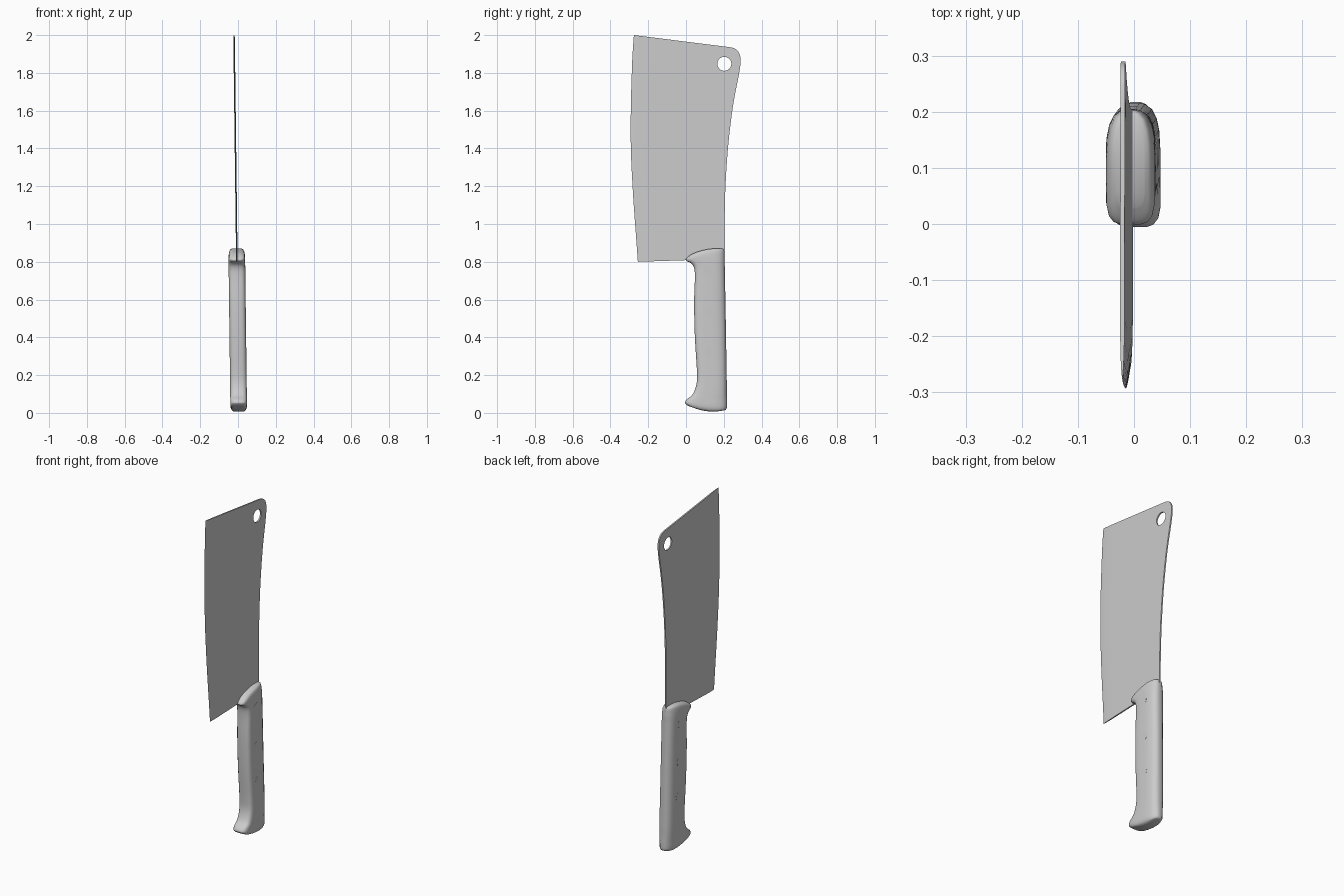
import bpy, bmesh, math

if "Cube" in bpy.data.objects:
    bpy.data.objects.remove(bpy.data.objects["Cube"])


def lean(z):
    # the whole knife leans very slightly to one side
    return 0.004 - 0.0125 * z


def catmull(a, b, c, d, t):
    return tuple(0.5 * (2 * q + (r - p) * t + (2 * p - 5 * q + 4 * r - s) * t * t
                        + (3 * q - p - 3 * r + s) * t ** 3) for p, q, r, s in zip(a, b, c, d))


def refine(rows, steps):
    out = []
    for i in range(len(rows) - 1):
        a, d = rows[max(i - 1, 0)], rows[min(i + 2, len(rows) - 1)]
        out += [catmull(a, rows[i], rows[i + 1], d, k / steps) for k in range(steps)]
    return out + [rows[-1]]


def smooth(ob, angle):
    bpy.ops.object.select_all(action='DESELECT')
    ob.select_set(True)
    bpy.context.view_layer.objects.active = ob
    bpy.ops.object.shade_smooth_by_angle(angle=math.radians(angle))


def loft(name, rows, half, steps, angle):
    """rows: front y, front z, back y, back z, half width, sag; half: (t, width) section."""
    section = half + [(t, -w) for t, w in reversed(half) if w > 0]
    bm = bmesh.new()
    rings = []
    for fy, fz, by, bz, wid, sag in refine(rows, steps):
        ring = []
        for t, w in section:
            z = fz + (bz - fz) * t + sag * 4 * t * (1 - t)
            ring.append(bm.verts.new((w * wid + lean(z), fy + (by - fy) * t, z)))
        rings.append(ring)
    n = len(section)
    for a, b in zip(rings, rings[1:]):
        for i in range(n):
            j = (i + 1) % n
            bm.faces.new((a[i], a[j], b[j], b[i]))
    # caps bridge the left and right sides of the section
    for ring in (rings[0], rings[-1]):
        for i in range(1, n // 2 + 1):
            quad = [ring[i - 1], ring[i], ring[-i % n], ring[(1 - i) % n]]
            quad = list(dict.fromkeys(quad))
            if len(quad) > 2:
                bm.faces.new(quad)
    bmesh.ops.recalc_face_normals(bm, faces=bm.faces)
    me = bpy.data.meshes.new(name)
    bm.to_mesh(me)
    bm.free()
    ob = bpy.data.objects.new(name, me)
    bpy.context.collection.objects.link(ob)
    smooth(ob, angle)
    return ob


def peg(name, y, z, r, depth):
    bpy.ops.mesh.primitive_cylinder_add(vertices=32, radius=r, depth=depth,
                                        location=(lean(z), y, z), rotation=(0, math.pi / 2, 0))
    ob = bpy.context.object
    ob.name = name
    return ob


# handle: stations from pommel to the blade end
handle_rows = [
    (0.030, 0.031, 0.195, 0.012, 0.026, -0.013),
    (0.010, 0.038, 0.210, 0.016, 0.036, -0.012),
    (-0.002, 0.048, 0.216, 0.027, 0.042, -0.010),
    (-0.005, 0.057, 0.217, 0.045, 0.044, -0.006),
    (0.005, 0.072, 0.217, 0.070, 0.044, 0),
    (0.035, 0.098, 0.216, 0.100, 0.044, 0),
    (0.055, 0.150, 0.216, 0.150, 0.044, 0),
    (0.058, 0.220, 0.215, 0.220, 0.044, 0),
    (0.047, 0.400, 0.212, 0.400, 0.044, 0),
    (0.043, 0.580, 0.209, 0.580, 0.044, 0),
    (0.047, 0.720, 0.206, 0.730, 0.044, 0),
    (0.042, 0.770, 0.205, 0.785, 0.044, 0),
    (0.025, 0.793, 0.205, 0.815, 0.044, 0.004),
    (0.003, 0.804, 0.204, 0.838, 0.043, 0.012),
    (0.000, 0.814, 0.203, 0.855, 0.040, 0.016),
    (0.010, 0.826, 0.200, 0.865, 0.034, 0.015),
    (0.030, 0.841, 0.192, 0.869, 0.025, 0.011),
]
handle_half = [(0, 0), (0, .45), (.02, .72), (.07, .91), (.16, 1), (.35, 1), (.55, 1),
               (.7, .97), (.83, .87), (.93, .68), (.985, .4), (1, .2), (1, 0)]
loft("handle", handle_rows, handle_half, 4, 50)

# blade: stations from heel to tip, cutting edge on the front side
T = 0.004
blade_rows = [
    (-0.255, 0.800, 0.204, 0.815, T, 0),
    (-0.262, 0.900, 0.204, 0.900, T, 0),
    (-0.280, 1.150, 0.207, 1.150, T, 0),
    (-0.292, 1.400, 0.222, 1.400, T, 0),
    (-0.292, 1.620, 0.248, 1.620, T, 0),
    (-0.287, 1.800, 0.278, 1.780, T, 0),
    (-0.284, 1.880, 0.287, 1.835, T, 0),
    (-0.281, 1.930, 0.289, 1.875, T, 0),
    (-0.279, 1.960, 0.280, 1.908, T, 0),
    (-0.277, 1.985, 0.258, 1.929, T, 0),
    (-0.276, 2.000, 0.225, 1.937, T, 0),
]
blade_half = [(0, 0), (.02, .35), (.06, .65), (.12, .88), (.19, 1), (.5, 1), (1, 1)]
blade = loft("blade", blade_rows, blade_half, 4, 30)

# hanging hole
cutter = peg("hole_cutter", 0.203, 1.848, 0.037, 0.2)
mod = blade.modifiers.new("hole", 'BOOLEAN')
mod.operation, mod.object, mod.solver = 'DIFFERENCE', cutter, 'EXACT'
bpy.context.view_layer.objects.active = blade
bpy.ops.object.modifier_apply(modifier=mod.name)
bpy.data.objects.remove(cutter)
smooth(blade, 30)

# rivets, nearly flush with both sides of the handle
for i, (y, z) in enumerate([(0.130, 0.32), (0.125, 0.53), (0.120, 0.755)]):
    smooth(peg(f"rivet_{i + 1}", y, z, 0.026, 0.0885), 30)
